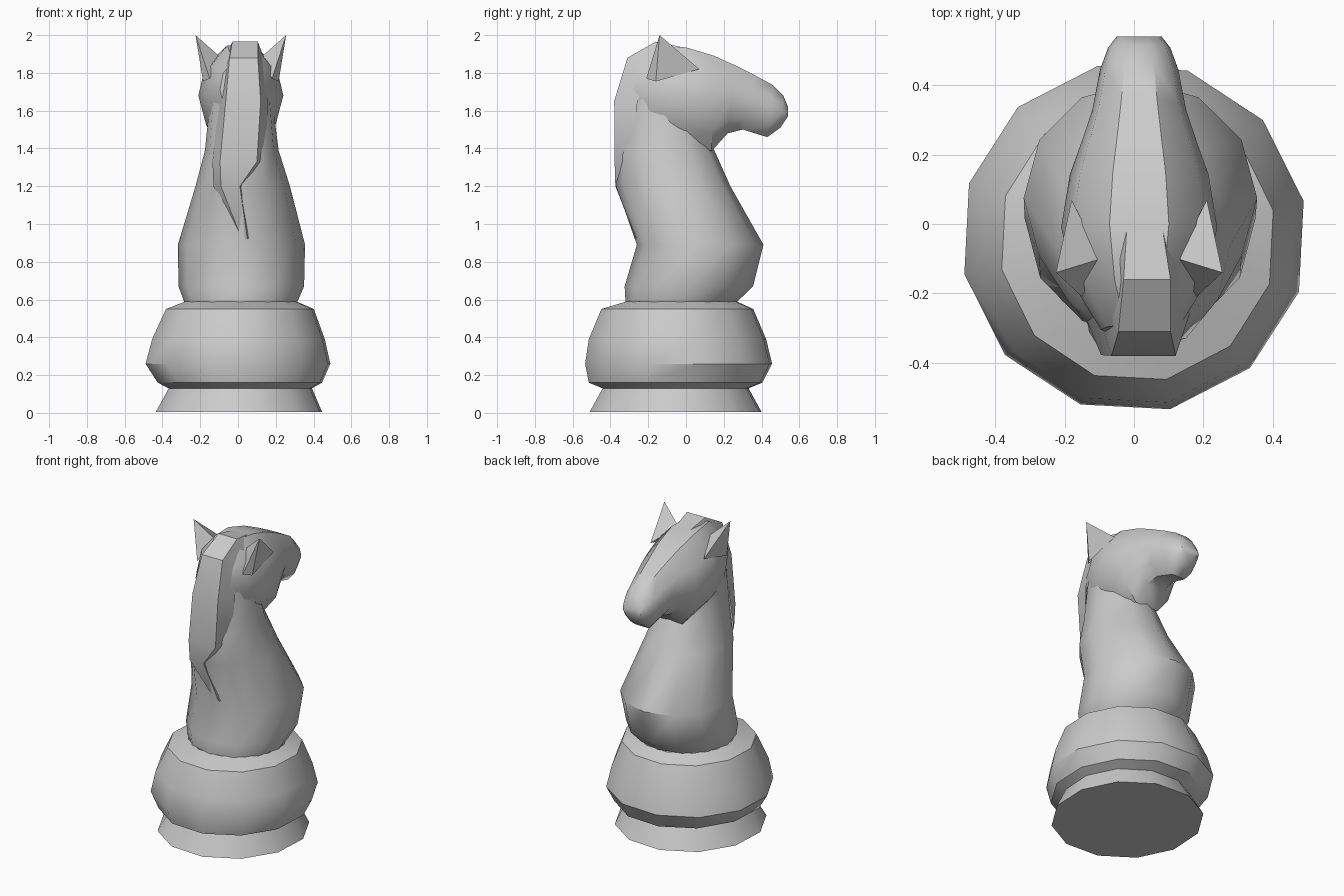
import bpy, bmesh, math


def finish(name, bm, angle=40):
    bmesh.ops.recalc_face_normals(bm, faces=bm.faces)
    me = bpy.data.meshes.new(name)
    bm.to_mesh(me)
    bm.free()
    ob = bpy.data.objects.new(name, me)
    bpy.context.collection.objects.link(ob)
    bpy.ops.object.select_all(action='DESELECT')
    ob.select_set(True)
    bpy.context.view_layer.objects.active = ob
    bpy.ops.object.shade_smooth_by_angle(angle=math.radians(angle))
    return ob


def loft(name, rings, caps="", skip=lambda k, i: False, angle=40):
    """Skin equal-length rings; cap (s)tart/(e)nd; skip faces hidden inside."""
    bm = bmesh.new()
    vr = [[bm.verts.new(p) for p in r] for r in rings]
    n = len(vr[0])
    for k, (a, b) in enumerate(zip(vr, vr[1:])):
        for i in range(n):
            if not skip(k, i):
                j = (i + 1) % n
                bm.faces.new((a[i], a[j], b[j], b[i]))
    if "s" in caps:
        bm.faces.new(vr[0][::-1])
    if "e" in caps:
        bm.faces.new(vr[-1])
    return finish(name, bm, angle)


def oval(z, x0, x1, y0, y1, n, phase=0.0, tilt=0.0):
    """Horizontal n-sided oval in the given bounds; tilt raises the +y side."""
    pts = []
    for i in range(n):
        a = 2 * math.pi * (i + phase) / n
        pts.append(((x0 + x1) / 2 + math.cos(a) * (x1 - x0) / 2,
                    (y0 + y1) / 2 + math.sin(a) * (y1 - y0) / 2,
                    z + tilt * math.sin(a)))
    return pts


# Turned base: foot, groove, bulging collar and top lip
loft("base", [oval(*r, 12, 0.4) for r in (
    (0.005, -0.445, 0.455, -0.52, 0.41),
    (0.13, -0.375, 0.40, -0.45, 0.34),
    (0.16, -0.435, 0.455, -0.525, 0.415),
    (0.26, -0.50, 0.50, -0.545, 0.467),
    (0.39, -0.465, 0.47, -0.525, 0.435),
    (0.55, -0.39, 0.41, -0.457, 0.365),
    (0.59, -0.285, 0.315, -0.32, 0.275))], "s", angle=34)

# Chest and neck
loft("neck", [oval(*r[:5], 12, 0.0, r[5]) for r in (
    (0.588, -0.285, 0.315, -0.32, 0.27, 0.0),
    (0.67, -0.315, 0.350, -0.325, 0.355, 0.0),
    (0.89, -0.318, 0.355, -0.26, 0.41, 0.0),
    (1.20, -0.225, 0.275, -0.37, 0.235, 0.0),
    (1.39, -0.175, 0.215, -0.37, 0.15, 0.0),
    (1.585, -0.155, 0.19, -0.34, 0.115, -0.15))])

# Head: sections from poll to muzzle (top y,z, bottom y,z, half width)
CX = 0.015
HALF = [(0.42, 0.0), (0.82, 0.2), (1.0, 0.5), (0.85, 0.78), (0.38, 1.0)]
SECTION = HALF + [(-u, t) for u, t in reversed(HALF)]
rings = []
for ty, tz, by, bz, w in (
        (-0.29, 1.865, -0.32, 1.56, 0.11),
        (-0.16, 1.945, -0.20, 1.455, 0.187),
        (0.00, 1.935, -0.02, 1.425, 0.225),
        (0.15, 1.89, 0.135, 1.385, 0.20),
        (0.26, 1.84, 0.22, 1.48, 0.165),
        (0.36, 1.79, 0.30, 1.50, 0.135),
        (0.46, 1.735, 0.43, 1.46, 0.113),
        (0.515, 1.68, 0.50, 1.51, 0.09),
        (0.54, 1.62, 0.54, 1.57, 0.065)):
    rings.append([(CX + u * w, by + (ty - by) * t, bz + (tz - bz) * t)
                  for u, t in SECTION])
loft("head", rings, "se", lambda k, i: k < 3 and i == 9)

# Mane: raised strip down the crest (left x, right x, outer y,z, inner y,z)
rings = []
for xl, xr, y, z, iy, iz in (
        (-0.02, 0.08, 0.0, 1.932, 0.0, 1.90),
        (-0.03, 0.105, -0.16, 1.965, -0.12, 1.86),
        (-0.045, 0.105, -0.31, 1.88, -0.22, 1.79),
        (-0.065, 0.12, -0.38, 1.65, -0.26, 1.63),
        (-0.095, 0.10, -0.378, 1.33, -0.28, 1.33),
        (-0.09, 0.01, -0.374, 1.20, -0.31, 1.20),
        (0.02, 0.05, -0.265, 0.92, -0.24, 0.95)):
    rings.append([(xl, y, z), (xr, y, z), (xr + 0.04, iy, iz), (xl - 0.04, iy, iz)])
loft("mane", rings, skip=lambda k, i: i == 2, angle=36)

# Ears: pointed pyramids, open underneath, running down into the brow
for side, name in ((-1, "ear_left"), (1, "ear_right")):
    bm = bmesh.new()
    v = [bm.verts.new((CX + side * x, y, z)) for x, y, z in (
        (0.24, -0.14, 2.0), (0.195, 0.07, 1.82), (0.11, -0.10, 1.885),
        (0.165, -0.21, 1.77), (0.20, -0.16, 1.755))]
    for i in range(1, 5):
        bm.faces.new((v[0], v[i], v[i % 4 + 1]))
    finish(name, bm)
